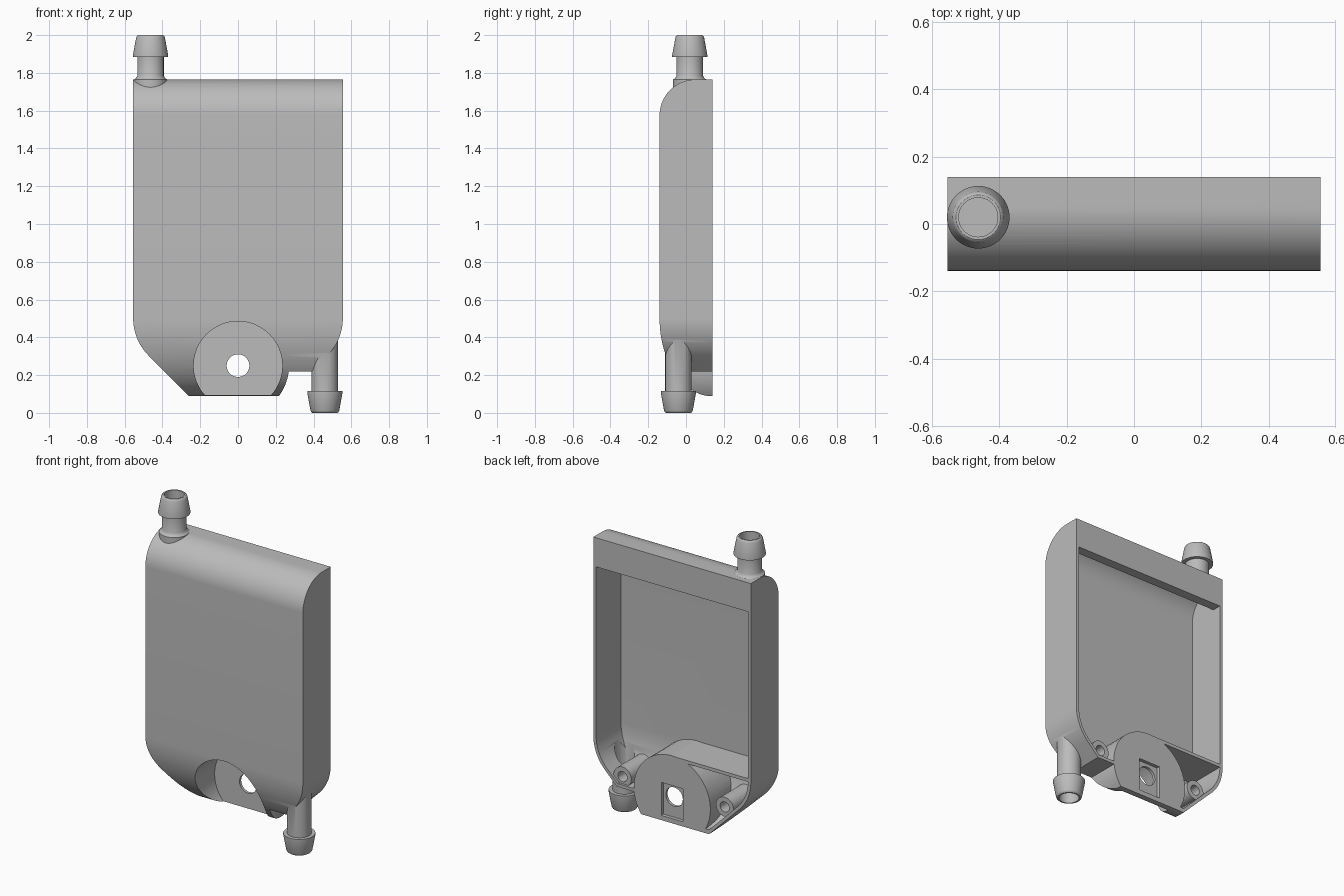
import bpy, bmesh, math
from mathutils import Vector

cube = bpy.data.objects.get("Cube")
if cube:
    bpy.data.objects.remove(cube, do_unlink=True)

grey = bpy.data.materials.new("light_grey_plastic")
grey.use_nodes = True
colour = (0.5, 0.5, 0.5, 1)
grey.diffuse_color = colour
grey.node_tree.nodes["Principled BSDF"].inputs["Base Color"].default_value = colour

HALF_W, HALF_D, BOTTOM = 0.555, 0.14, 0.09
SHOULDER = 0.5                  # height where the lower curves begin
CORNER = 0.278                  # lower corner radius
BOSS_Z, BOSS_R = 0.25, 0.27     # round mounting boss


def to_object(name, bm):
    bmesh.ops.recalc_face_normals(bm, faces=bm.faces)
    mesh = bpy.data.meshes.new(name)
    bm.to_mesh(mesh)
    bm.free()
    mesh.materials.append(grey)
    obj = bpy.data.objects.new(name, mesh)
    bpy.context.collection.objects.link(obj)
    return obj


def prism(name, points, axis, lo, hi):
    """Extrude a closed profile along x (points are y, z) or y (points are x, z)."""
    def place(p, t):
        return (t, p[0], p[1]) if axis == "x" else (p[0], t, p[1])
    bm = bmesh.new()
    face = bm.faces.new([bm.verts.new(place(p, lo)) for p in points])
    ext = bmesh.ops.extrude_face_region(bm, geom=[face])["geom"]
    shift = Vector(place((0, 0), hi - lo))
    bmesh.ops.translate(bm, vec=shift, verts=[g for g in ext if isinstance(g, bmesh.types.BMVert)])
    return to_object(name, bm)


def arc(cx, cz, rx, rz, a0, a1, n=16):
    steps = [math.radians(a0 + (a1 - a0) * i / n) for i in range(n + 1)]
    return [(cx + rx * math.cos(a), cz + rz * math.sin(a)) for a in steps]


def rod(name, x, z, r, lo, hi):
    return prism(name, arc(x, z, r, r, 0, 360, 48)[:-1], "y", lo, hi)


def box(name, x0, x1, z0, z1, lo, hi):
    return prism(name, [(x0, z0), (x1, z0), (x1, z1), (x0, z1)], "y", lo, hi)


def lathe(name, profile, x, y, n=48):
    """Solid of revolution about a vertical axis; profile holds (radius, z)."""
    bm = bmesh.new()
    rings = [[bm.verts.new((x + r * math.cos(math.tau * i / n),
                            y + r * math.sin(math.tau * i / n), z)) for i in range(n)]
             for r, z in profile]
    for a, b in zip(rings, rings[1:]):
        for i in range(n):
            j = (i + 1) % n
            bm.faces.new((a[i], a[j], b[j], b[i]))
    bm.faces.new(rings[0])
    bm.faces.new(rings[-1])
    return to_object(name, bm)


def combine(target, tool, operation):
    mod = target.modifiers.new(tool.name, "BOOLEAN")
    mod.operation, mod.solver, mod.object = operation, "EXACT", tool
    bpy.context.view_layer.objects.active = target
    bpy.ops.object.modifier_apply(modifier=mod.name)
    bpy.data.objects.remove(tool, do_unlink=True)


def front_outline(d):
    """Outline seen from the front, inset by d."""
    c, r, k = HALF_W - CORNER, CORNER - d, 0.414 * d
    pts = [(HALF_W - d, 1.9), (-HALF_W + d, 1.9)]
    pts += arc(-c, SHOULDER, r, r, 180, 225)
    pts += [(-0.26 + k, BOTTOM + d)]
    pts += arc(0, BOSS_Z, BOSS_R - d, BOSS_R - d,
               -math.degrees(math.asin((BOSS_Z - BOTTOM - d) / (BOSS_R - d))), -6.4 + 70 * d)
    pts += [(0.26, 0.22 + d), (0.39 - k, 0.22 + d)]
    return pts + arc(c, SHOULDER, r, r, -45, 0)


def side_outline(d, back):
    """Side profile without its back edge, inset by d."""
    pts = arc(0.05, 1.575, 0.19 - d, 0.19 - d, 90, 180, 20)
    return pts + arc(HALF_D, SHOULDER, 0.28 - d, 0.412 - d, 180, 270, 28) + back


# Outer shell
body = prism("housing", front_outline(0), "y", -0.3, 0.3)
combine(body, prism("side_limit", side_outline(0, [(HALF_D, 1.765)]), "x", -0.8, 0.8), "INTERSECT")

# Hose barbs: each profile runs from the body to the tip
TOP_XY, LOW_XY = (-0.463, 0.02), (0.46, -0.04)
tip = [(0.07, 0.115), (0.093, 0.115), (0.093, 0.105), (0.076, 0.012), (0.072, 0.004), (0.066, 0)]
top_profile = [(0.088, 1.70), (0.088, 1.765), (0.077, 1.772), (0.07, 1.785)]
top_profile += [(r, 2 - z) for r, z in tip]
combine(body, lathe("top_barb", top_profile, *TOP_XY), "UNION")
combine(body, lathe("lower_barb", [(0.07, 0.385)] + tip, *LOW_XY), "UNION")

# Cavity open to the back, hooked behind the top ledge
cavity = prism("cavity", front_outline(0.02), "y", -0.3, 0.3)
hook = [(0.2, 0.118), (0.2, 1.58), (0.08, 1.58), (0.08, 1.735)]
combine(cavity, prism("cavity_side", side_outline(0.03, hook), "x", -0.8, 0.8), "INTERSECT")
# Material that stays inside the cavity: boss, shelf and screw posts
combine(cavity, rod("boss", 0, BOSS_Z, BOSS_R, -0.4, 0.4), "DIFFERENCE")
combine(cavity, box("shelf", -0.7, 0, 0.497, 0.518, -0.4, 0.4), "DIFFERENCE")
for side in (-1, 1):
    combine(cavity, rod("screw_post", side * 0.36, 0.285, 0.062, -0.4, 0.125), "DIFFERENCE")
combine(body, cavity, "DIFFERENCE")

# Holes: front recess, mounting hole, nut pocket, screw holes and hose bores
cutters = [rod("front_recess", 0, BOSS_Z, 0.235, -0.4, 0.1),
           rod("mounting_hole", 0, BOSS_Z, 0.06, -0.4, 0.4),
           box("nut_pocket", -0.076, 0.076, 0.12, 0.33, 0.118, 0.3),
           lathe("top_bore", [(0.058, 1.62), (0.058, 2.1)], *TOP_XY),
           lathe("lower_bore", [(0.058, -0.1), (0.058, 0.42)], *LOW_XY)]
cutters += [rod("screw_hole", s * 0.36, 0.285, 0.032, 0, 0.3) for s in (-1, 1)]
for cutter in cutters:
    combine(body, cutter, "DIFFERENCE")

bpy.ops.object.select_all(action="DESELECT")
body.select_set(True)
bpy.context.view_layer.objects.active = body
bpy.ops.object.shade_smooth_by_angle(angle=math.radians(30))
